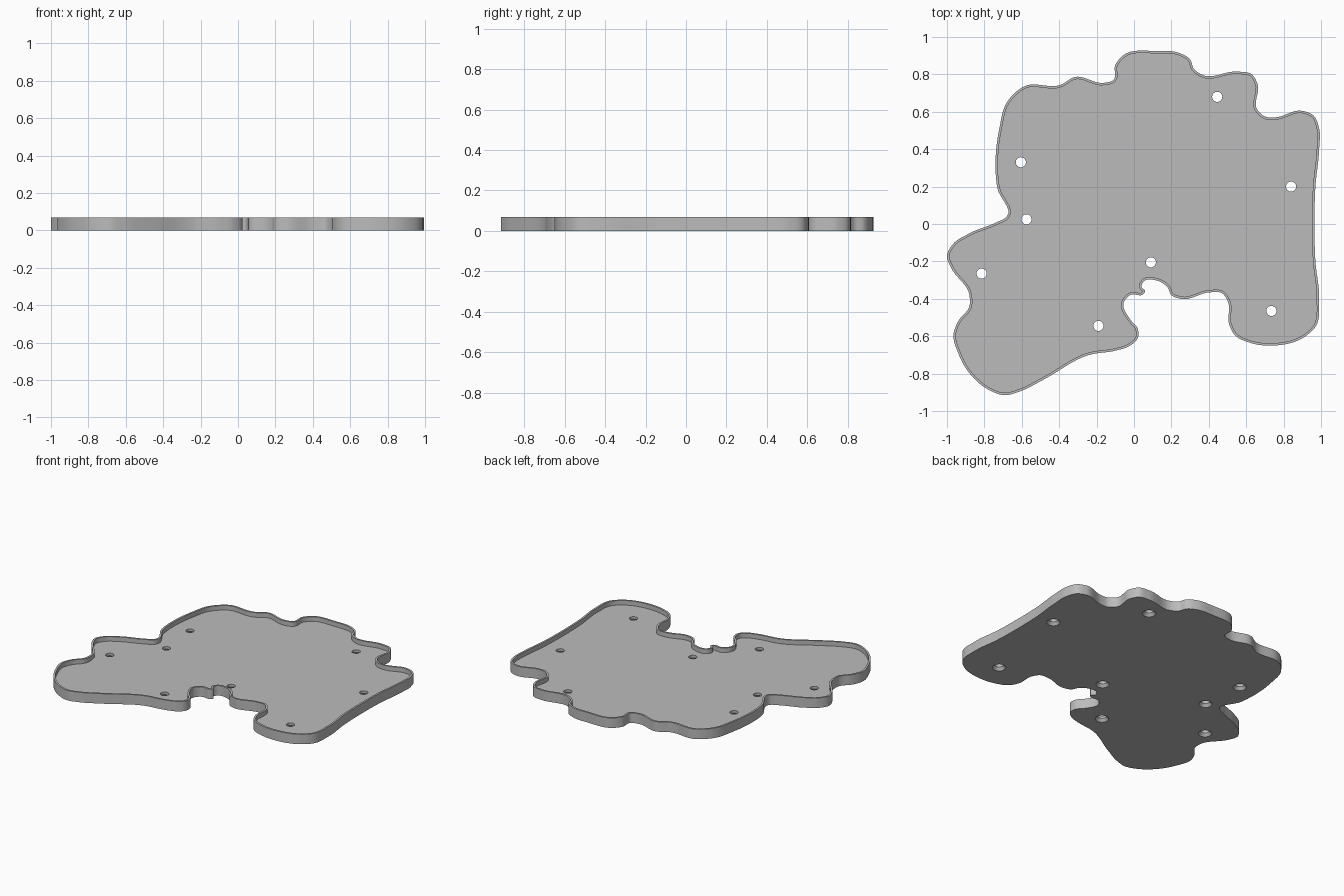
import bpy, bmesh, math
from mathutils import Vector
from mathutils.geometry import interpolate_bezier

cube = bpy.data.objects.get("Cube")
if cube:
    bpy.data.objects.remove(cube, do_unlink=True)

HEIGHT, FLOOR, RIM = 0.07, 0.038, 0.013
HOLE_TOP, HOLE_BOTTOM, SINK = 0.027, 0.043, 0.02

# Irregular outline of the tray, clockwise from the notch on the right side
OUTLINE = [
    (-.68, .04), (-.73, .19), (-.74, .35), (-.72, .51), (-.68, .65), (-.59, .735),
    (-.39, .745), (-.32, .785), (-.16, .755), (-.11, .77), (-.1, .85), (-.06, .9),
    (.12, .925), (.24, .915), (.3, .88), (.32, .83), (.36, .8), (.56, .815),
    (.63, .8), (.66, .75), (.66, .61), (.7, .575), (.75, .57), (.9, .605),
    (.96, .58), (.99, .51), (.99, .4), (.97, .2), (.965, 0), (.97, -.2),
    (.99, -.4), (.97, -.55), (.91, -.605), (.74, -.65), (.62, -.635), (.54, -.595),
    (.51, -.54), (.5, -.41), (.47, -.37), (.41, -.365), (.25, -.4), (.2, -.38),
    (.18, -.34), (.13, -.305), (.05, -.31), (.04, -.335), (.06, -.36), (.05, -.375),
    (-.02, -.38), (-.055, -.42), (-.02, -.51), (.02, -.56), (.02, -.61), (-.02, -.65),
    (-.09, -.675), (-.24, -.7), (-.48, -.83), (-.61, -.895), (-.69, -.915), (-.78, -.885),
    (-.87, -.81), (-.94, -.69), (-.965, -.59), (-.94, -.52), (-.88, -.44), (-.88, -.38),
    (-.98, -.23), (-1, -.17), (-.97, -.11), (-.88, -.05), (-.74, .007),
]
HOLES = [(.445, .68), (-.605, .33), (.84, .2), (-.575, .025),
         (-.815, -.265), (.09, -.205), (-.19, -.545), (.735, -.465)]


def smooth_loop(points, steps=8):
    """Closed smooth curve through the given points."""
    pts = [Vector((x, y, 0)) for x, y in points]
    count = len(pts)
    tangents = []
    for i, p in enumerate(pts):
        before, after = p - pts[i - 1], pts[(i + 1) % count] - p
        tangents.append((before / before.length_squared
                         + after / after.length_squared).normalized())
    loop = []
    for i, p in enumerate(pts):
        j = (i + 1) % count
        reach = (pts[j] - p).length / 3
        loop += interpolate_bezier(p, p + tangents[i] * reach,
                                   pts[j] - tangents[j] * reach, pts[j], steps + 1)[:-1]
    return loop


def inset_loop(loop, distance):
    """Move a clockwise loop towards its inside."""
    result = []
    for i, p in enumerate(loop):
        along = (loop[(i + 1) % len(loop)] - loop[i - 1]).normalized()
        result.append(p + Vector((along.y, -along.x, 0)) * distance)
    return result


def circle(x, y, radius, sides=32):
    angles = [2 * math.pi * i / sides for i in range(sides)]
    return [Vector((x + radius * math.cos(a), y + radius * math.sin(a), 0)) for a in angles]


def add_ring(bm, loop, z):
    return [bm.verts.new((p.x, p.y, z)) for p in loop]


def bridge(bm, lower, upper):
    for i in range(len(lower)):
        bm.faces.new((lower[i - 1], lower[i], upper[i], upper[i - 1]))


def fill(bm, rings):
    """Flat face bounded by the first ring, with the others as holes."""
    edges = [bm.edges.get((r[i - 1], r[i])) for r in rings for i in range(len(r))]
    bmesh.ops.triangle_fill(bm, use_beauty=True, edges=edges, normal=(0, 0, 1))


bm = bmesh.new()

# Outer wall, rim and inner wall
outer = smooth_loop(OUTLINE)
inner = inset_loop(outer, RIM)
walls = [add_ring(bm, outer, 0), add_ring(bm, outer, HEIGHT),
         add_ring(bm, inner, HEIGHT), add_ring(bm, inner, FLOOR)]
for lower, upper in zip(walls, walls[1:]):
    bridge(bm, lower, upper)

# Screw holes, countersunk from below
under, over = [walls[0]], [walls[-1]]
for x, y in HOLES:
    wide = add_ring(bm, circle(x, y, HOLE_BOTTOM), 0)
    neck = add_ring(bm, circle(x, y, HOLE_TOP), SINK)
    top = add_ring(bm, circle(x, y, HOLE_TOP), FLOOR)
    bridge(bm, wide, neck)
    bridge(bm, neck, top)
    under.append(wide)
    over.append(top)

# Underside and recessed floor
fill(bm, under)
fill(bm, over)
bmesh.ops.recalc_face_normals(bm, faces=bm.faces)

mesh = bpy.data.meshes.new("tray")
bm.to_mesh(mesh)
bm.free()
tray = bpy.data.objects.new("tray", mesh)
bpy.context.collection.objects.link(tray)

# Plain grey finish
grey = bpy.data.materials.new("plain grey")
grey.use_nodes = True
colour = (0.5, 0.5, 0.5, 1)
grey.diffuse_color = colour
grey.node_tree.nodes["Principled BSDF"].inputs["Base Color"].default_value = colour
mesh.materials.append(grey)

bpy.ops.object.select_all(action='DESELECT')
tray.select_set(True)
bpy.context.view_layer.objects.active = tray
bpy.ops.object.shade_smooth_by_angle(angle=math.radians(30))
